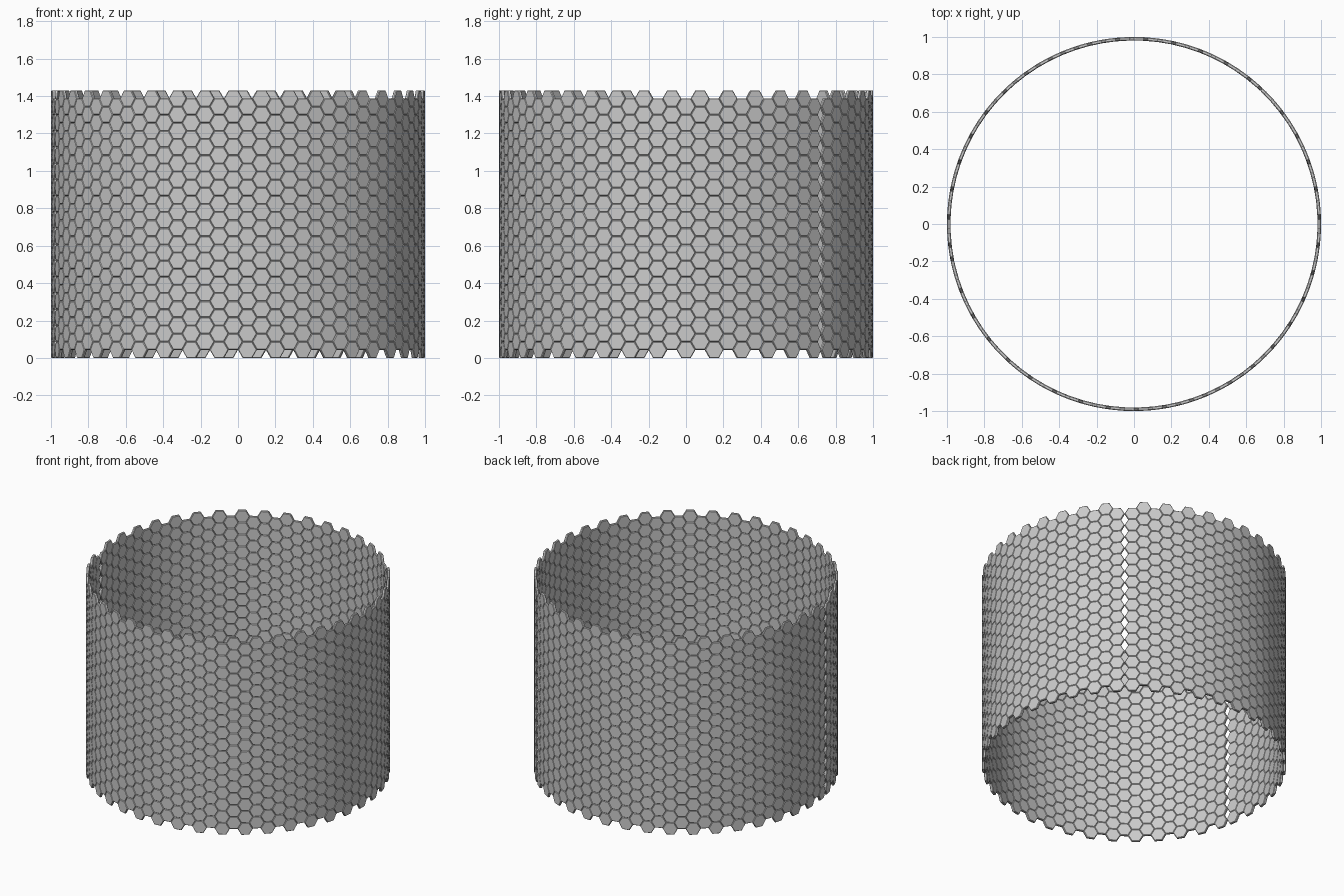
import bpy, bmesh
from math import pi, sin, cos, radians, sqrt

if "Cube" in bpy.data.objects:
    bpy.data.objects.remove(bpy.data.objects["Cube"])

# Two curved panels of hexagonal tiles, meeting tip to tip at two open seams
ROWS = 16
HEIGHT = 1.43
H = HEIGHT / (ROWS + 0.5)            # tile height, flat to flat
S = H / sqrt(3)                      # tile side
COLS_A, COLS_B = 33, 49              # columns in each panel
STEP = 2 * pi / (1.5 * (COLS_A + COLS_B) + 1)   # angle covered by one tile side
R_OUT, R_IN, GROOVE = 1.0, 0.981, 0.004


def add_tile(bm, angle, z):
    """One hexagonal tile with chamfered rims, wrapped on the cylinder."""
    rings = []
    for radius, k in ((R_IN, 0.92), (R_IN + GROOVE, 1.0),
                      (R_OUT - GROOVE, 1.0), (R_OUT, 0.92)):
        ring = []
        for i in range(6):
            c = i * pi / 3
            a = angle + STEP * k * cos(c)
            ring.append(bm.verts.new((radius * cos(a), radius * sin(a),
                                      z + S * k * sin(c))))
        rings.append(ring)
    bm.faces.new(rings[0][::-1])
    bm.faces.new(rings[-1])
    for lo, hi in zip(rings, rings[1:]):
        for i in range(6):
            j = (i + 1) % 6
            bm.faces.new((lo[i], lo[j], hi[j], hi[i]))


def make_panel(name, start, columns):
    """Staggered columns of tiles running anticlockwise from the seam."""
    bm = bmesh.new()
    for c in range(columns):
        angle = start + STEP * (1 + 1.5 * c)
        for r in range(ROWS):
            add_tile(bm, angle, H * (r + 0.5 + 0.5 * (c % 2)))
    bmesh.ops.recalc_face_normals(bm, faces=bm.faces)
    mesh = bpy.data.meshes.new(name)
    bm.to_mesh(mesh)
    bm.free()
    obj = bpy.data.objects.new(name, mesh)
    bpy.context.collection.objects.link(obj)


# Back panel and front panel
seam = 16 * STEP
make_panel("back_hex_panel", seam, COLS_A)
make_panel("front_hex_panel", seam + STEP * (1.5 * COLS_A + 0.5), COLS_B)
